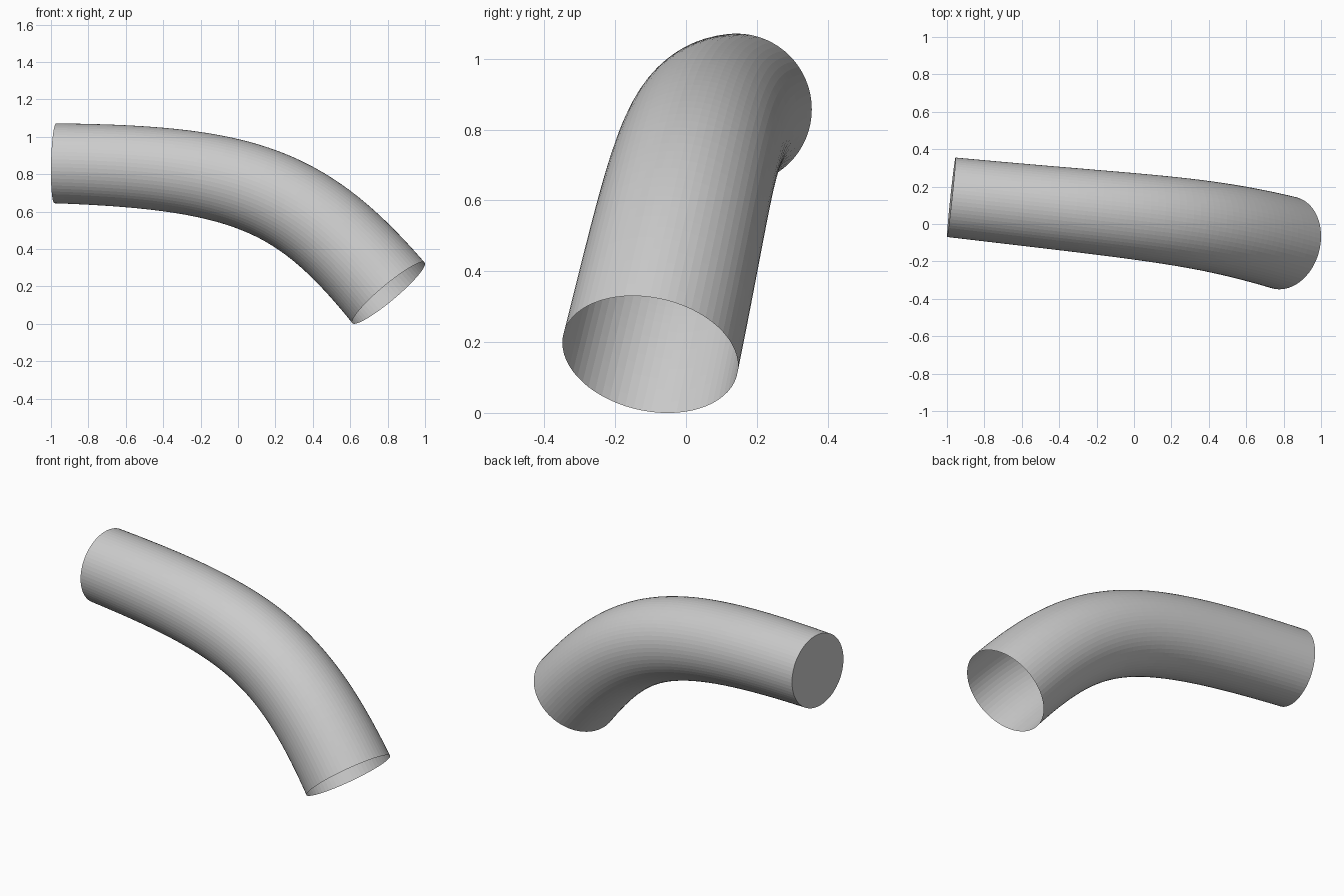
import bpy, bmesh, math
from mathutils import Vector

if "Cube" in bpy.data.objects:
    bpy.data.objects.remove(bpy.data.objects["Cube"])

SIDES, RINGS = 64, 48
R_START, R_END = 0.2135, 0.252

# Centre line of the bend: cubic curve from the closed end to the open end
P = [Vector((-0.977, 0.143, 0.858)), Vector((0.039, 0.035, 0.835)),
     Vector((0.342, 0.024, 0.717)), Vector((0.805, -0.101, 0.165))]


def point(t):
    s = 1 - t
    return P[0]*s**3 + P[1]*3*s*s*t + P[2]*3*s*t*t + P[3]*t**3


def tangent(t):
    s = 1 - t
    return ((P[1]-P[0])*s*s + (P[2]-P[1])*2*s*t + (P[3]-P[2])*t*t).normalized()


# Sweep a growing circle along the centre line without twist
bm = bmesh.new()
rings = []
side = Vector((0, 1, 0))
for i in range(RINGS + 1):
    t = i / RINGS
    d = tangent(t)
    side = (side - d * side.dot(d)).normalized()
    up = d.cross(side)
    r = R_START + (R_END - R_START) * t
    rings.append([bm.verts.new(point(t) + r * (side * math.cos(a) + up * math.sin(a)))
                  for a in (2 * math.pi * k / SIDES for k in range(SIDES))])

for lo, hi in zip(rings, rings[1:]):
    for k in range(SIDES):
        n = (k + 1) % SIDES
        bm.faces.new((lo[k], lo[n], hi[n], hi[k]))

# Flat cap on the narrow end; the wide end stays open
bm.faces.new(list(reversed(rings[0])))

mesh = bpy.data.meshes.new("bent_tube")
bm.to_mesh(mesh)
bm.free()
tube = bpy.data.objects.new("bent_tube", mesh)
bpy.context.collection.objects.link(tube)
